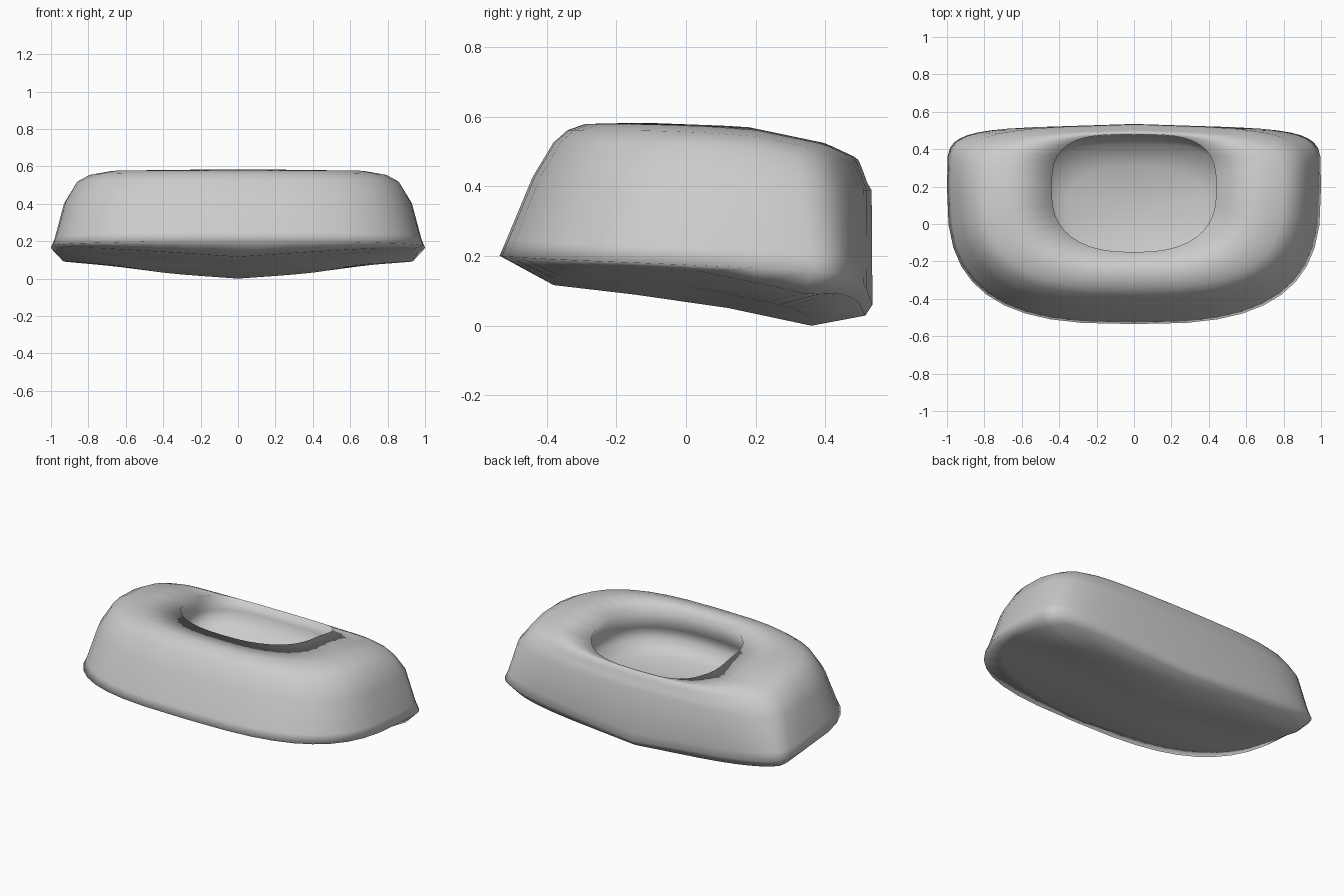
import bpy, bmesh, math

if "Cube" in bpy.data.objects:
    bpy.data.objects.remove(bpy.data.objects["Cube"])

SEG = 40

def interp(pts, y):
    for (y0, z0), (y1, z1) in zip(pts, pts[1:]):
        if y <= y1:
            return z0 + (z1 - z0) * (y - y0) / (y1 - y0)
    return pts[-1][1]

def keel(x, y):
    # underside: slopes down towards the back, shallow V across
    base = interp([(-0.6, 0.15), (-0.37, 0.115), (0.04, 0.068), (0.36, 0.0), (0.52, 0.03)], y)
    return base + 0.07 * abs(x) + 0.03 * x ** 4

def waist(x, y):
    # widest edge running round the body
    t = (y + 0.53) / 1.06
    return 0.20 - 0.14 * t + 0.09 * abs(x) * t

def crown(drop):
    # gently falling top surface
    pts = [(-0.6, 0.583), (-0.1, 0.58), (0.17, 0.57), (0.4, 0.522), (0.49, 0.48), (0.6, 0.43)]
    return lambda x, y: interp(pts, y) - drop

def flat(z):
    return lambda x, y: z

def ring(bm, a, yf, yb, yc, nf, nb, height):
    # D-shaped outline: separate roundness at front and back
    verts = []
    for i in range(SEG):
        t = 2 * math.pi * i / SEG
        c, s = math.cos(t), math.sin(t)
        n, r = (nb, yb - yc) if s >= 0 else (nf, yc - yf)
        x = math.copysign(a * abs(c) ** (2 / n), c)
        y = yc + math.copysign(r * abs(s) ** (2 / n), s)
        if s > 0 and a > 0.6:
            y -= 0.03 * abs(x) * s ** (2 / n)   # bowed back wall
        verts.append(bm.verts.new((x, y, height(x, y))))
    return verts

rings = [
    (0.55, -0.15, 0.36, 0.15, 2.8, 4, keel),
    (0.94, -0.38, 0.515, 0.20, 2.9, 5, keel),
    (1.00, -0.535, 0.535, 0.20, 2.9, 6, waist),
    (0.98, -0.515, 0.535, 0.20, 2.9, 5.5, lambda x, y: waist(x, y) + 0.05),
    (0.93, -0.44, 0.533, 0.20, 2.9, 4.3, lambda x, y: 0.41 - 0.04 * y),
    (0.865, -0.38, 0.52, 0.20, 2.9, 4, crown(0.055)),
    (0.80, -0.34, 0.505, 0.20, 2.9, 4, crown(0.02)),
    (0.70, -0.29, 0.495, 0.20, 2.9, 4, crown(0.002)),
    (0.44, -0.15, 0.48, 0.18, 2.5, 3.2, crown(-0.002)),
    # undercut hollow
    (0.51, -0.23, 0.475, 0.16, 2.5, 3.2, flat(0.42)),
    (0.50, -0.26, 0.43, 0.14, 2.5, 3, flat(0.34)),
    (0.36, -0.16, 0.31, 0.11, 2.3, 2.4, flat(0.28)),
]

bm = bmesh.new()
loops = [ring(bm, *r) for r in rings]
for lo, hi in zip(loops, loops[1:]):
    for i in range(SEG):
        j = (i + 1) % SEG
        bm.faces.new((lo[i], lo[j], hi[j], hi[i]))

# close the underside and the floor of the hollow
for loop, y, z in ((loops[0], 0.12, keel(0, 0.12)), (loops[-1], 0.08, 0.265)):
    mid = bm.verts.new((0, y, z))
    for i in range(SEG):
        bm.faces.new((loop[i], loop[(i + 1) % SEG], mid))
bmesh.ops.recalc_face_normals(bm, faces=bm.faces)

mesh = bpy.data.meshes.new("hollowed_body")
bm.to_mesh(mesh)
bm.free()
body = bpy.data.objects.new("hollowed_body", mesh)
bpy.context.collection.objects.link(body)
bpy.context.view_layer.objects.active = body
body.select_set(True)
bpy.ops.object.shade_smooth()
